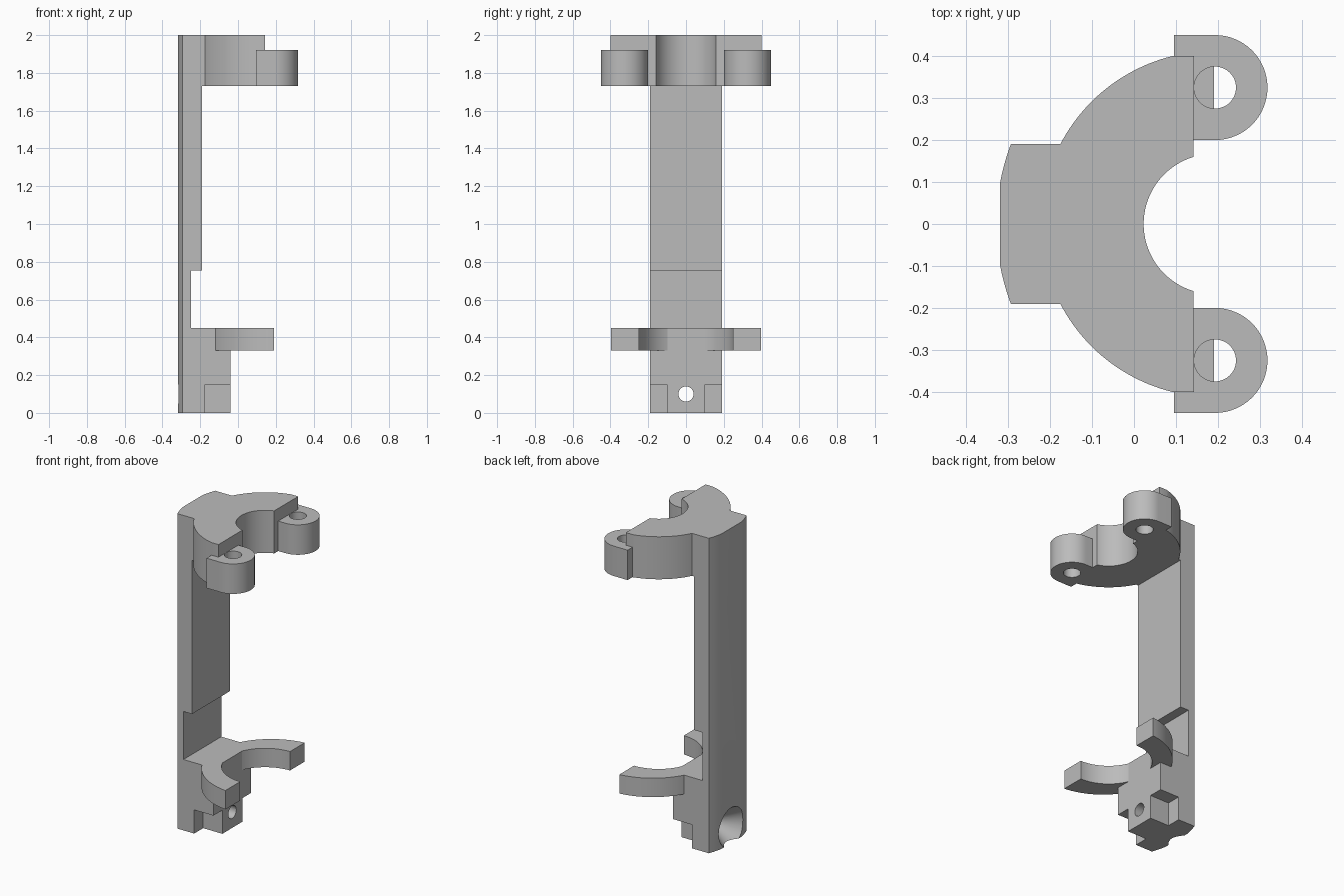
import bpy, bmesh, math
from mathutils import Matrix

cube = bpy.data.objects.get("Cube")
if cube:
    bpy.data.objects.remove(cube, do_unlink=True)

GREY = (0.5, 0.5, 0.5, 1.0)
grey = bpy.data.materials.new("plain grey")
grey.use_nodes = True
grey.diffuse_color = GREY
grey.node_tree.nodes["Principled BSDF"].inputs["Base Color"].default_value = GREY


def add_object(name, bm):
    bmesh.ops.recalc_face_normals(bm, faces=bm.faces)
    mesh = bpy.data.meshes.new(name)
    bm.to_mesh(mesh)
    bm.free()
    mesh.materials.append(grey)
    obj = bpy.data.objects.new(name, mesh)
    bpy.context.collection.objects.link(obj)
    return obj


def prism(name, outline, z0, z1):
    """Extrude a plan outline between two heights."""
    bm = bmesh.new()
    face = bm.faces.new([bm.verts.new((x, y, z0)) for x, y in outline])
    top = bmesh.ops.extrude_face_region(bm, geom=[face])["geom"]
    moved = [v for v in top if isinstance(v, bmesh.types.BMVert)]
    bmesh.ops.translate(bm, vec=(0, 0, z1 - z0), verts=moved)
    return add_object(name, bm)


def arc(cx, cy, r, a0, a1, n=24):
    return [(cx + r * math.cos(a0 + (a1 - a0) * i / n),
             cy + r * math.sin(a0 + (a1 - a0) * i / n)) for i in range(n + 1)]


def mirrored(half):
    """Close a +y half outline with its reflection."""
    return half + [(x, -y) for x, y in reversed(half) if abs(y) > 1e-5]


def cone_cutter(name, r1, r2, depth, matrix):
    bm = bmesh.new()
    bmesh.ops.create_cone(bm, cap_ends=True, segments=48, radius1=r1,
                          radius2=r2, depth=depth, matrix=matrix)
    obj = add_object(name, bm)
    obj.hide_render = True
    return obj


def cut(obj, cutters):
    for cutter in cutters:
        mod = obj.modifiers.new("cut", "BOOLEAN")
        mod.operation = "DIFFERENCE"
        mod.solver = "EXACT"
        mod.object = cutter
    graph = bpy.context.evaluated_depsgraph_get()
    mesh = bpy.data.meshes.new_from_object(obj.evaluated_get(graph))
    obj.modifiers.clear()
    obj.data = mesh


W = 0.19      # half width of the spine
CX = 0.19     # axis of the clamps
pi = math.pi

# Spine with a gently rounded back, and the thicker pad on its upper front
a = math.asin(W / 0.54)
b = math.asin(0.1 / 0.54)
spine = prism("spine", mirrored([(-0.25, W)] + arc(0.212, 0, 0.54, pi - a, pi - b, 8)), 0, 2)
pad = prism("spine_pad", mirrored([(-0.25, W), (-0.19, W)]), 0.755, 2)

# Top clamp: broad arc with a round bite, flat at its sides and front
R = 0.412
half = [(-0.19, W)] + arc(CX, 0, R, pi - math.asin(W / R), pi - math.asin(0.4 / R))
half += [(0.143, 0.4)] + arc(CX, 0, 0.167, pi - math.asin(0.16 / 0.167), pi)
top_clamp = prism("top_clamp", mirrored(half), 1.73, 2)

# Lower clamp: thin open ring with a flat at the back of its bite
half = [(-0.25, W)] + arc(0.232, 0, 0.4, pi - math.asin(W / 0.4), pi - math.acos(0.042 / 0.4))
half += arc(CX, 0, 0.25, pi / 2, pi - math.acos(0.23 / 0.25))
lower_clamp = prism("lower_clamp", mirrored(half), 0.33, 0.45)

# Foot: full block above, notched block below
foot_upper = prism("foot_upper", mirrored([(-0.25, W), (-0.04, W)]), 0.15, 0.33)
foot_lower = prism("foot_lower", mirrored(
    [(-0.25, W), (-0.175, W), (-0.175, 0.1), (-0.04, 0.1)]), 0, 0.15)

# Screw hole through the foot, countersunk from the back
along_x = Matrix.Rotation(pi / 2, 4, "Y")
hole = cone_cutter("hole_cutter", 0.04, 0.04, 0.6,
                   Matrix.Translation((-0.2, 0, 0.1)) @ along_x)
sink = cone_cutter("countersink_cutter", 0.132, 0.04, 0.13,
                   Matrix.Translation((-0.265, 0, 0.1)) @ along_x)
for part in (spine, foot_upper, foot_lower):
    cut(part, [hole, sink])
helpers = [hole, sink]

# Rounded, drilled lugs on both sides of the top clamp
lugs = []
for side, s in (("left", 1), ("right", -1)):
    outline = [(0.095, 0.45), (0.095, 0.38), (0.12, 0.38), (0.12, 0.2)]
    outline += arc(0.193, 0.325, 0.125, -pi / 2, pi / 2, 32)
    lug = prism(side + "_lug", [(x, s * y) for x, y in outline], 1.73, 1.92)
    drill = cone_cutter(side + "_drill_cutter", 0.05, 0.05, 0.5,
                        Matrix.Translation((0.193, s * 0.325, 1.82)))
    cut(lug, [drill])
    helpers.append(drill)
    lugs.append(lug)

for helper in helpers:
    bpy.data.objects.remove(helper, do_unlink=True)

# Smooth the curved walls, keep the edges crisp
bpy.ops.object.select_all(action="DESELECT")
for part in [spine, pad, top_clamp, lower_clamp, foot_upper, foot_lower] + lugs:
    part.select_set(True)
    bpy.context.view_layer.objects.active = part
bpy.ops.object.shade_smooth_by_angle(angle=math.radians(20))
